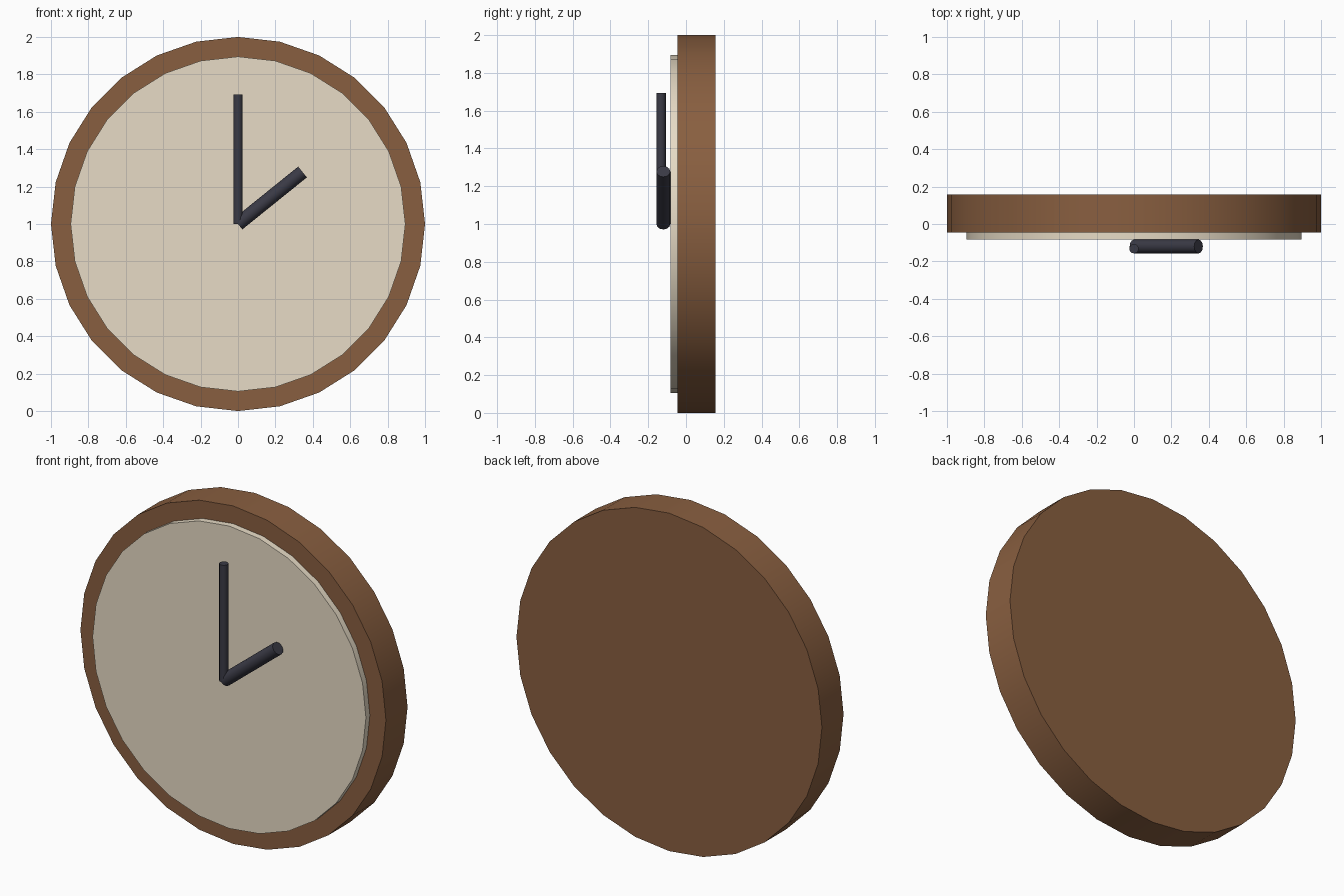
import bpy
import math
from mathutils import Vector

cube = bpy.data.objects.get("Cube")
if cube:
    bpy.data.objects.remove(cube, do_unlink=True)


def make_material(name, colour):
    mat = bpy.data.materials.new(name)
    mat.use_nodes = True
    mat.diffuse_color = (*colour, 1)
    mat.node_tree.nodes["Principled BSDF"].inputs["Base Color"].default_value = (*colour, 1)
    return mat


def rod(name, start, end, radius, sides, mat):
    """Capped cylinder running from start to end."""
    start, end = Vector(start), Vector(end)
    axis = end - start
    bpy.ops.mesh.primitive_cylinder_add(
        vertices=sides, radius=radius, depth=axis.length,
        location=(start + end) / 2,
        rotation=axis.to_track_quat("Z", "Y").to_euler())
    obj = bpy.context.object
    obj.name = name
    obj.data.materials.append(mat)
    bpy.ops.object.shade_smooth_by_angle(angle=math.radians(40))
    return obj


wood = make_material("brown wood", (0.25, 0.114, 0.051))
cream = make_material("cream dial", (0.81, 0.72, 0.57))
charcoal = make_material("dark charcoal", (0.042, 0.042, 0.06))

# Wooden body and raised dial
rod("clock_body", (0, 0.157, 1), (0, -0.045, 1), 1.0, 28, wood)
rod("clock_dial", (0, -0.03, 1), (0, -0.082, 1), 0.895, 28, cream)

# Hands
rod("minute_hand", (0, -0.132, 1), (0, -0.132, 1.693), 0.025, 12, charcoal)
rod("hour_hand", (0, -0.12, 1), (0.345, -0.12, 1.278), 0.037, 12, charcoal)
